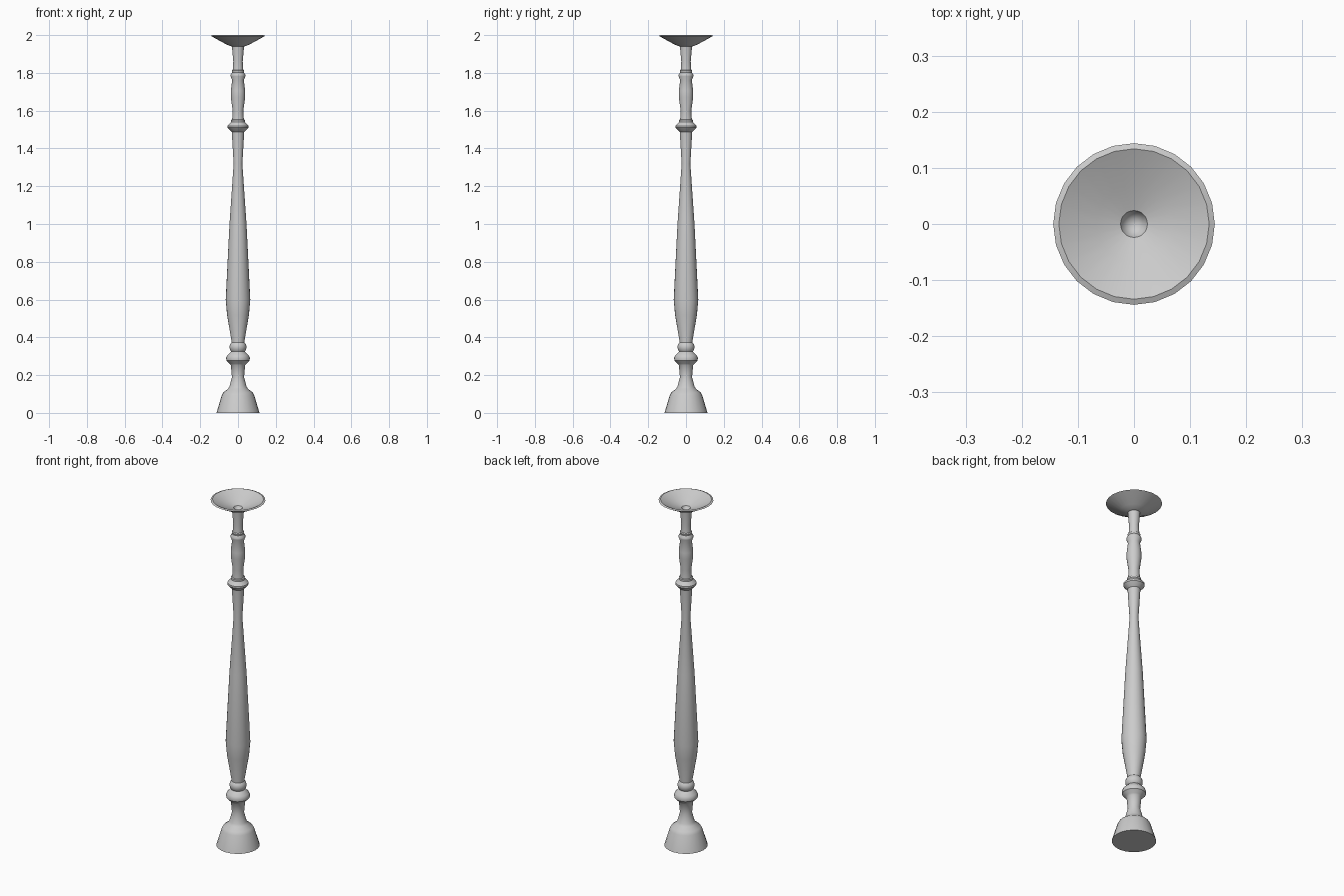
import bpy, bmesh, math

if "Cube" in bpy.data.objects:
    bpy.data.objects.remove(bpy.data.objects["Cube"])

SIDES = 24


def lathe(name, profile, angle=35):
    """Revolve (radius, height) points around z; radius 0 closes an end."""
    bm = bmesh.new()
    rings = []
    for r, z in profile:
        if r == 0:
            rings.append([bm.verts.new((0, 0, z))] * SIDES)
        else:
            rings.append([bm.verts.new((r * math.cos(2 * math.pi * i / SIDES),
                                        r * math.sin(2 * math.pi * i / SIDES), z))
                          for i in range(SIDES)])
    for a, b in zip(rings, rings[1:]):
        for i in range(SIDES):
            j = (i + 1) % SIDES
            bm.faces.new(list(dict.fromkeys((a[i], a[j], b[j], b[i]))))
    bmesh.ops.recalc_face_normals(bm, faces=bm.faces)
    mesh = bpy.data.meshes.new(name)
    bm.to_mesh(mesh)
    bm.free()
    obj = bpy.data.objects.new(name, mesh)
    bpy.context.collection.objects.link(obj)
    bpy.ops.object.select_all(action='DESELECT')
    obj.select_set(True)
    bpy.context.view_layer.objects.active = obj
    bpy.ops.object.shade_smooth_by_angle(angle=math.radians(angle))
    return obj


# One continuous turned profile, listed section by section
foot = [(0, 0), (0.114, 0), (0.086, 0.093), (0.077, 0.109), (0.053, 0.127),
        (0.045, 0.14), (0.032, 0.19), (0.038, 0.253)]
lower_beads = [(0.044, 0.26), (0.061, 0.277), (0.063, 0.29), (0.057, 0.305),
               (0.041, 0.32), (0.036, 0.325), (0.043, 0.335), (0.045, 0.35),
               (0.042, 0.363), (0.034, 0.373)]
shaft = [(0.034, 0.378), (0.058, 0.52), (0.065, 0.6), (0.045, 1.0),
         (0.023, 1.32), (0.033, 1.487)]
middle_beads = [(0.037, 1.49), (0.055, 1.51), (0.055, 1.52), (0.037, 1.54),
                (0.037, 1.55), (0.031, 1.553)]
neck = [(0.028, 1.6), (0.038, 1.67), (0.038, 1.705), (0.031, 1.762)]
upper_bead = [(0.039, 1.782), (0.039, 1.79), (0.031, 1.803), (0.033, 1.812),
              (0.028, 1.816)]
dish = [(0.025, 1.86), (0.032, 1.94), (0.042, 1.942), (0.068, 1.954),
        (0.144, 1.996), (0.134, 2.0), (0.067, 1.967), (0.024, 1.952),
        (0.019, 1.94), (0.01, 1.933), (0, 1.931)]

lathe("turned_candle_stand",
      foot + lower_beads + shaft + middle_beads + neck + upper_bead + dish)
